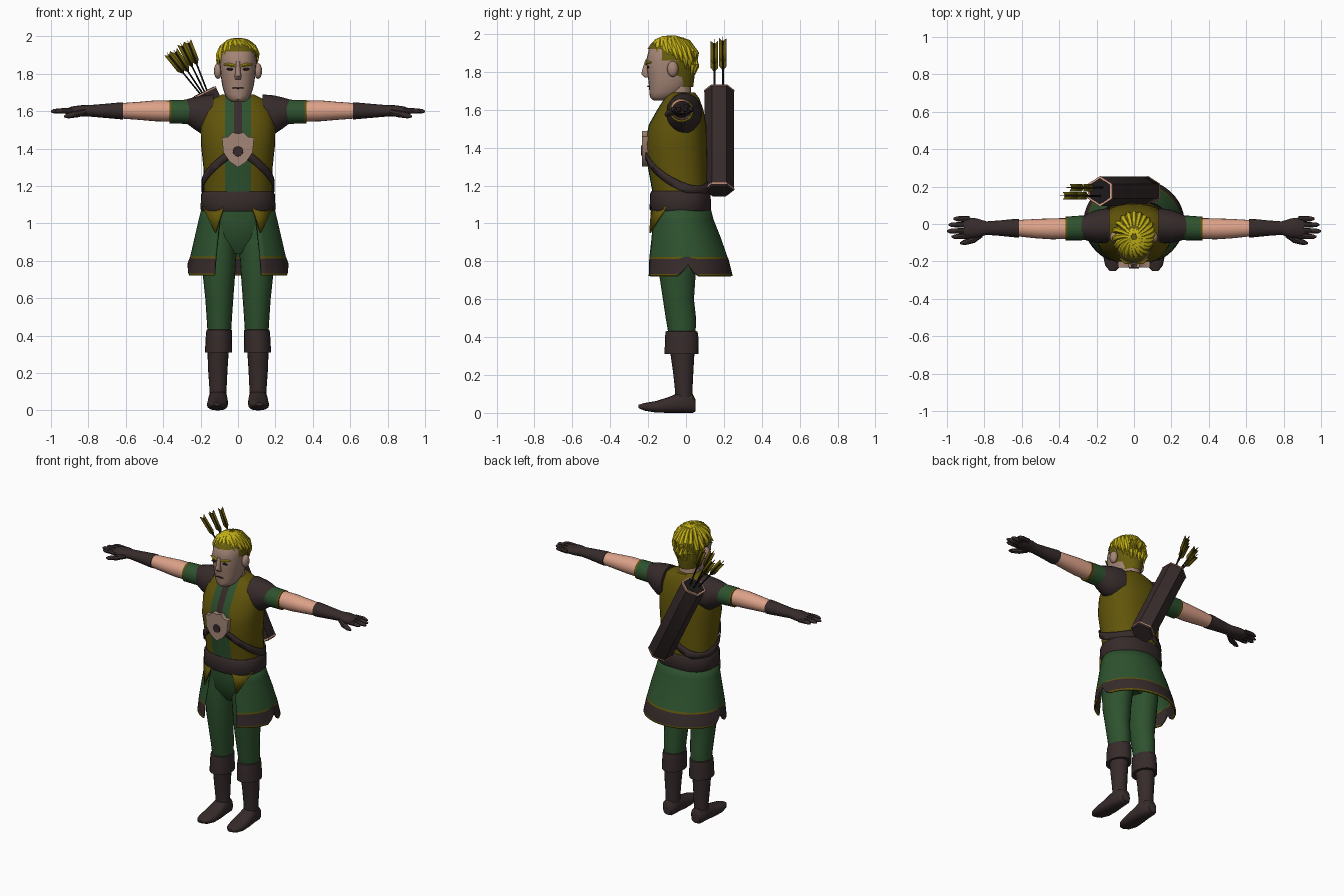
import bpy, bmesh, math
from math import sin, cos, pi, radians
from mathutils import Vector

if "Cube" in bpy.data.objects:
    bpy.data.objects.remove(bpy.data.objects["Cube"])

made = []


def material(name, r, g, b):
    m = bpy.data.materials.new(name)
    m.use_nodes = True
    m.diffuse_color = (r, g, b, 1)
    bsdf = m.node_tree.nodes["Principled BSDF"]
    bsdf.inputs["Base Color"].default_value = (r, g, b, 1)
    bsdf.inputs["Roughness"].default_value = 0.8
    return m


green = material("green cloth", .027, .085, .028)
olive = material("olive cloth", .12, .09, .003)
brown = material("dark leather", .038, .024, .024)
skin = material("skin", .72, .36, .25)
face = material("face skin", .37, .235, .18)
blond = material("blond hair", .56, .45, .008)
shade = material("dark blond", .13, .105, .004)
black = material("near black", .012, .01, .01)


def finish(bm, name, mats, pair=False, thick=0, rule=None):
    """Turn bm into an object; rule maps a face centre to a material index."""
    bmesh.ops.recalc_face_normals(bm, faces=bm.faces)
    if rule:
        for f in bm.faces:
            f.material_index = rule(f.calc_center_median())
    me = bpy.data.meshes.new(name)
    bm.to_mesh(me)
    bm.free()
    ob = bpy.data.objects.new(name, me)
    bpy.context.collection.objects.link(ob)
    for m in mats:
        me.materials.append(m)
    if thick:
        mod = ob.modifiers.new("thickness", "SOLIDIFY")
        mod.thickness = thick
        mod.offset = 0
    if pair:
        ob.modifiers.new("both sides", "MIRROR")
    made.append(ob)
    return ob


def skin_rings(bm, rings, closed=True, caps=True):
    rows = [[bm.verts.new(p) for p in ring] for ring in rings]
    n = len(rows[0])
    for a, b in zip(rows, rows[1:]):
        for i in range(n if closed else n - 1):
            j = (i + 1) % n
            bm.faces.new((a[i], a[j], b[j], b[i]))
    if caps:
        bm.faces.new(rows[0])
        bm.faces.new(rows[-1])


def loft(rings, axis="Z", n=20, e=2.0, grow=0, caps=True):
    """Rings are (position on axis, centre a, centre b, radius a, radius b)."""
    bm = bmesh.new()
    out = []
    for t, a, b, ra, rb in rings:
        ring = []
        for i in range(n):
            c, s = cos(2 * pi * i / n), sin(2 * pi * i / n)
            u = a + (ra + grow) * math.copysign(abs(c) ** (2 / e), c)
            v = b + (rb + grow) * math.copysign(abs(s) ** (2 / e), s)
            ring.append({"Z": (u, v, t), "X": (t, u, v), "Y": (u, t, v)}[axis])
        out.append(ring)
    skin_rings(bm, out, caps=caps)
    return bm


def tube(bm, pts, radii, n=8):
    pts = [Vector(p) for p in pts]
    rings = []
    for k, (p, r) in enumerate(zip(pts, radii)):
        d = pts[min(k + 1, len(pts) - 1)] - pts[max(k - 1, 0)]
        q = d.to_track_quat("Z", "Y")
        rings.append([p + q @ Vector((r * cos(2 * pi * i / n), r * sin(2 * pi * i / n), 0))
                      for i in range(n)])
    skin_rings(bm, rings)


def cut(bm, co, no, **kw):
    geom = bm.verts[:] + bm.edges[:] + bm.faces[:]
    bmesh.ops.bisect_plane(bm, geom=geom, plane_co=co, plane_no=no, **kw)


def blob(name, mat, loc, size, pair=False):
    bm = bmesh.new()
    bmesh.ops.create_uvsphere(bm, u_segments=12, v_segments=8, radius=1)
    for v in bm.verts:
        v.co = Vector(loc) + Vector([a * b for a, b in zip(v.co, size)])
    return finish(bm, name, [mat], pair)


# Legs, boots and feet
finish(loft([(.40, .1, -.02, .062, .07), (.50, .1, -.027, .068, .08), (.60, .1, -.04, .075, .082),
             (.72, .102, -.045, .086, .095), (.86, .1, -.04, .094, .108), (1., .09, -.035, .088, .11)]),
       "leg", [green], True)
finish(loft([(.84, 0, -.03, .06, .07), (.92, 0, -.035, .15, .115), (1.02, 0, -.035, .17, .13),
             (1.1, 0, -.03, .17, .135)], e=2.4), "pelvis", [green])
finish(loft([(.03, .107, -.01, .046, .045), (.12, .107, -.012, .046, .046), (.22, .108, -.015, .052, .054),
             (.34, .106, -.02, .058, .066)]), "boot_shaft", [brown], True)
finish(loft([(.31, .104, -.023, .073, .09), (.4, .102, -.023, .07, .088), (.43, .101, -.023, .068, .084),
             (.435, .101, -.023, .055, .06)]), "boot_cuff", [brown], True)
finish(loft([(.05, .107, .04, .03, .032), (.035, .107, .05, .044, .05), (-.03, .107, .055, .05, .055),
             (-.09, .108, .042, .055, .042), (-.16, .11, .032, .056, .03), (-.22, .112, .032, .043, .02),
             (-.25, .114, .034, .018, .009)], "Y", 16, 2.6), "foot", [brown], True)

# Skirt, open at the front, with a trimmed hem and side slits
bm = bmesh.new()
rings = []
for z, cy, rx, ry in [(1.1, -.03, .185, .15), (1.02, -.025, .205, .165), (.92, -.01, .228, .19),
                      (.822, 0, .248, .214), (.812, .002, .25, .217), (.732, .01, .263, .229),
                      (.722, .01, .265, .231)]:
    ring = []
    for i in range(45):
        a = .49 + (2 * pi - .98) * i / 44
        slit = max(0, 1 - abs(abs(sin(a)) - 1) * 90) * (.06 if z < .78 else .012 if z < .83 else 0)
        ring.append((rx * sin(a), cy - ry * cos(a), z + slit))
    rings.append(ring)
skin_rings(bm, rings, False, False)


def hem_colour(c):
    if c.z > .823:
        return 0
    return 1 if c.z > .814 or c.z < .729 else 2


finish(bm, "skirt", [green, olive, brown], thick=.01, rule=hem_colour)

# Tunic tips below the belt
bm = bmesh.new()
bm.faces.new([bm.verts.new(p) for p in [(.075, -.18, 1.09), (.188, -.1, 1.09), (.12, -.19, .95)]])
finish(bm, "tunic_tip", [olive], True, thick=.01)

# Torso with striped front, crossed straps and belt
torso = [(1.10, 0, -.03, .175, .145), (1.18, 0, -.03, .185, .15), (1.3, 0, -.045, .185, .157),
         (1.42, 0, -.052, .198, .163), (1.52, 0, -.045, .2, .152), (1.6, 0, -.03, .185, .122),
         (1.66, 0, -.022, .145, .092), (1.69, 0, -.022, .085, .07)]
bm = loft(torso, n=32, e=2.3)
for x in (-.07, -.022, .022, .07):
    cut(bm, (x, 0, 0), (1, 0, 0))


def tunic_colour(c):
    if c.y > -.06 or abs(c.x) > .07:
        return 0
    return 2 if abs(c.x) < .022 and c.z > 1.42 else 1


finish(bm, "tunic", [olive, green, brown], rule=tunic_colour)
bm = loft(torso[:-2], n=32, e=2.3, grow=.008, caps=False)
slope = Vector((.6, .45, 1))
cut(bm, (0, -.2, 1.415), slope, clear_outer=True)
cut(bm, (0, -.2, 1.365), slope, clear_inner=True)
cut(bm, (0, 0, 0), (1, 0, 0), clear_inner=True)
finish(bm, "chest_strap", [brown], True, thick=.006)
finish(loft([(1.065, 0, -.03, .193, .155), (1.075, 0, -.03, .2, .162), (1.155, 0, -.03, .198, .16),
             (1.17, 0, -.03, .188, .152)], n=32, e=2.3), "belt", [brown])

# Chest badge with a dark boss
bm = bmesh.new()
half = [(.045, 1.33), (.078, 1.38), (.086, 1.46), (.055, 1.462), (.03, 1.487)]
outline = [(0, 1.30)] + half + [(0, 1.48)] + [(-x, z) for x, z in reversed(half)]
skin_rings(bm, [[(x, y, z) for x, z in outline] for y in (-.232, -.2)])
finish(bm, "badge", [face])
finish(loft([(-.238, 0, 1.385, .026, .026), (-.22, 0, 1.385, .03, .03)], "Y", 12), "badge_boss", [brown])

# Arms: shoulder cap, sleeve, bare arm, glove with fingers
finish(loft([(.13, -.01, 1.585, .095, .105), (.19, -.012, 1.58, .09, .105), (.235, -.016, 1.59, .078, .085),
             (.28, -.02, 1.6, .06, .062)], "X"), "shoulder_cap", [brown], True)
finish(loft([(.22, -.018, 1.597, .066, .066), (.3, -.022, 1.597, .066, .064), (.355, -.024, 1.597, .064, .063),
             (.366, -.024, 1.597, .064, .063)], "X"), "sleeve", [green, olive], True,
       rule=lambda c: 1 if c.x > .357 else 0)
finish(loft([(.34, -.024, 1.6, .056, .056), (.44, -.026, 1.602, .056, .056), (.52, -.025, 1.602, .052, .049),
             (.64, -.022, 1.602, .042, .04)], "X"), "arm", [skin], True)
finish(loft([(.615, -.022, 1.602, .05, .045), (.63, -.022, 1.602, .05, .045), (.72, -.022, 1.602, .041, .037),
             (.79, -.022, 1.602, .036, .031), (.84, -.022, 1.602, .052, .03), (.89, -.02, 1.6, .055, .025),
             (.91, -.02, 1.6, .05, .017)], "X", 16), "glove", [brown], True)
bm = bmesh.new()
for y, tip in [(.026, .965), (-.004, .99), (-.035, 1.0), (-.063, .975)]:
    tube(bm, [(.88, y, 1.6), (.93, y * 1.05, 1.602), (tip - .015, y * 1.08, 1.6), (tip, y * 1.08, 1.598)],
         [.016, .015, .012, .005])
tube(bm, [(.82, -.055, 1.595), (.86, -.085, 1.585), (.91, -.1, 1.575), (.93, -.103, 1.572)],
     [.018, .018, .014, .005])
finish(bm, "fingers", [brown], True)

# Neck and head
finish(loft([(1.62, 0, -.03, .08, .072), (1.68, 0, -.04, .068, .068), (1.8, 0, -.05, .066, .07)]),
       "neck", [face])
finish(loft([(1.648, 0, -.14, .03, .03), (1.665, 0, -.122, .056, .068), (1.69, 0, -.105, .07, .088),
             (1.73, 0, -.09, .083, .106), (1.78, 0, -.085, .091, .117), (1.86, 0, -.084, .098, .126),
             (1.92, 0, -.08, .09, .116), (1.96, 0, -.08, .06, .075)], n=24, e=2.3), "head", [face])
finish(loft([(1.865, 0, -.203, .011, .012), (1.81, 0, -.214, .013, .018), (1.788, 0, -.216, .018, .021),
             (1.77, 0, -.205, .016, .012)], n=10), "nose", [face])
blob("ear", face, (.107, -.07, 1.815), (.022, .03, .042), True)
blob("eye", black, (.042, -.2, 1.825), (.02, .006, .007), True)
blob("mouth", brown, (0, -.199, 1.724), (.032, .006, .004))
bm = bmesh.new()
tube(bm, [(.016, -.208, 1.842), (.045, -.205, 1.85), (.075, -.185, 1.85)], [.007, .009, .004])
finish(bm, "eyebrow", [blond], True)

# Hair: under layer plus swept tufts
bm = loft([(1.72, 0, -.06, .068, .098), (1.8, 0, -.075, .097, .123), (1.86, 0, -.078, .104, .131),
           (1.92, 0, -.078, .099, .126), (1.95, 0, -.078, .085, .106), (1.98, 0, -.075, .05, .065),
           (1.99, 0, -.075, .01, .01)], n=32)
bare = []
for f in bm.faces:
    c = f.calc_center_median()
    if c.z < (1.92 if c.y < -.13 else 1.86 if c.y < -.06 else 1.72):
        bare.append(f)
bmesh.ops.delete(bm, geom=bare, context="FACES")
finish(bm, "hair_base", [shade])
bm = bmesh.new()
TUFTS = 22
for k in range(TUFTS):
    az = 2 * pi * k / TUFTS
    back = (1 - cos(az)) / 2
    end = radians(66 + 72 * back ** 1.4 + (6 if k % 2 else 0))
    pts = []
    for t in (0, .25, .5, .75, 1):
        phi = .12 + (end - .12) * t
        r = sin(phi) if phi < pi / 2 else cos((phi - pi / 2) * .6)
        a = az + .6 * t * (1 - back)
        pts.append((.106 * r * sin(a), -.07 - .128 * r * cos(a), 1.868 + .118 * cos(phi)))
    tube(bm, pts, [.008, .014, .018, .017, .003], 6)
finish(bm, "hair_tufts", [blond])

# Quiver slung across the back
low, high = Vector((.08, .175, 1.17)), Vector((-.18, .175, 1.70))
along = (high - low).normalized()
bm = bmesh.new()
tube(bm, [low, low + along * .01, high], [.07, .078, .078], 6)
finish(bm, "quiver", [brown])
for name, p in [("quiver_top_rim", high), ("quiver_base_rim", low + along * .012)]:
    bm = bmesh.new()
    tube(bm, [p - along * .004, p + along * .004], [.081, .081], 6)
    finish(bm, name, [skin])
bm = bmesh.new()
tube(bm, [high, high + along * .006], [.07, .07], 6)
finish(bm, "quiver_mouth", [black])

# Arrows with crossed feathers
shafts, feathers = bmesh.new(), bmesh.new()
for x, y, z in [(-.37, .15, 1.9), (-.335, .195, 1.915), (-.3, .15, 1.95), (-.265, .195, 1.965)]:
    tip = Vector((x, y, z))
    foot = Vector((-.18 + (x + .32) * .4, y, 1.69))
    d = (tip - foot).normalized()
    tube(shafts, [foot, tip], [.005, .005], 6)
    across = Vector((0, 1, 0)).cross(d)
    for side in (across, -across, Vector((0, 1, 0)), Vector((0, -1, 0))):
        corners = [tip - d * .13, tip - d * .1 + side * .02, tip + d * .015 + side * .02, tip - d * .005]
        feathers.faces.new([feathers.verts.new(p) for p in corners])
finish(shafts, "arrow_shafts", [black])
finish(feathers, "arrow_feathers", [olive], thick=.003)

# Soft shading with crisp edges
bpy.ops.object.select_all(action="DESELECT")
for ob in made:
    ob.select_set(True)
bpy.context.view_layer.objects.active = made[0]
bpy.ops.object.shade_smooth_by_angle(angle=radians(42))
